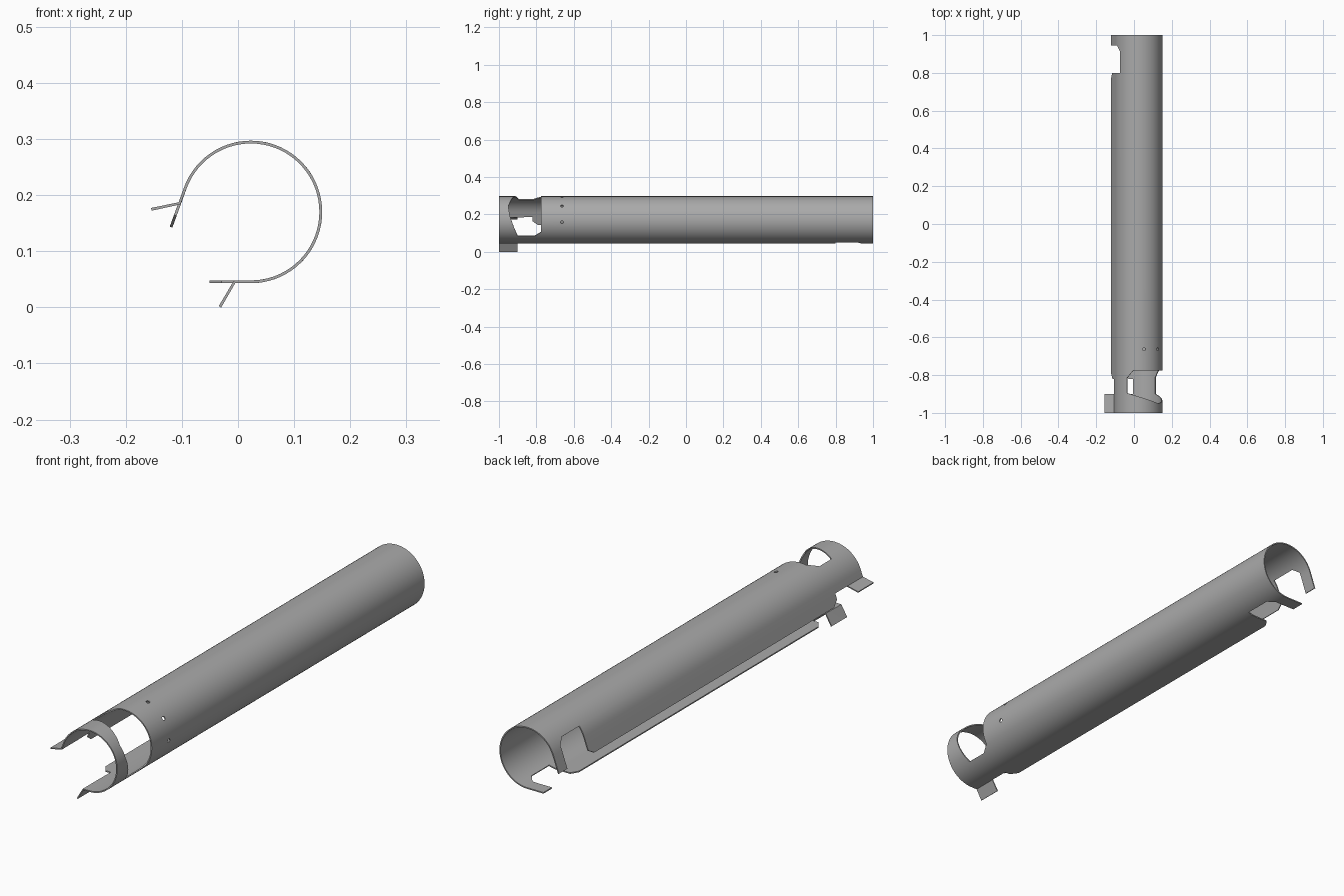
import bpy, bmesh, math
from mathutils import Vector

if "Cube" in bpy.data.objects:
    bpy.data.objects.remove(bpy.data.objects["Cube"], do_unlink=True)

R, CX, CZ = 0.127, 0.023, 0.170      # outer radius and axis of the tube
THICK = 0.005


def arc(deg):
    """Distance along the unrolled sheet for an angle round the tube."""
    return math.radians(deg) * R


TOP, BOT = arc(160), arc(-90)        # where the curve becomes straight
FOLD = 0.028                         # distance from there to the tab folds
FLAP = 0.074                         # width of the straight flaps
TAB = FOLD + 0.05


def on_tube(s):
    t = s / R
    return Vector((CX + R * math.cos(t), CZ + R * math.sin(t)))


def roll(s, y):
    """Roll a point of the flat sheet into the tube, its flaps and tabs."""
    if BOT <= s <= TOP:
        p = on_tube(s)
    else:
        upper = s > TOP
        d = s - TOP if upper else BOT - s
        p = on_tube(TOP if upper else BOT)
        along = Vector((-0.342, -0.94)) if upper else Vector((-1, 0))
        if y < -0.85 and d > FOLD:
            bent = Vector((-0.98, -0.2)) if upper else Vector((-0.5, -0.866))
            p += along * FOLD + bent * (d - FOLD)
        else:
            p += along * d
    return Vector((p.x, y, p.y))


# flat outline: upper edge front to back, then lower edge back to front
outline = [
    (TOP + TAB, -1), (TOP + TAB, -0.9), (TOP + FOLD, -0.9), (TOP + FOLD, -0.82),
    (TOP + 0.052, -0.82), (TOP + FLAP, -0.79), (TOP + FLAP, 0.77), (TOP + 0.055, 0.8),
    (arc(140), 0.8), (arc(140), 0.915), (arc(152), 0.945), (TOP + FLAP, 0.945), (TOP + FLAP, 1),
    (BOT - FLAP, 1), (BOT - FLAP, 0.945), (arc(-83), 0.945), (arc(-71), 0.915),
    (arc(-71), 0.8), (BOT - 0.055, 0.8), (BOT - FLAP, 0.77), (BOT - FLAP, -0.79),
    (BOT - 0.052, -0.82), (BOT - FOLD, -0.82), (BOT - FOLD, -0.9), (BOT - TAB, -0.9), (BOT - TAB, -1),
]

# large window near the front
window = [(arc(a), y) for a, y in [
    (118, -0.895), (35, -0.95), (10, -0.942), (-43, -0.9),
    (-43, -0.81), (-31, -0.775), (102, -0.775), (118, -0.815)]]

# row of small round holes
holes = [[(arc(a) + 0.008 * math.cos(k * math.tau / 12), -0.663 + 0.008 * math.sin(k * math.tau / 12))
          for k in range(12)] for a in (76, 36, -5)]

# fill the flat sheet
bm = bmesh.new()
for loop in [outline, window] + holes:
    vs = [bm.verts.new((s, y, 0)) for s, y in loop]
    for v, w in zip(vs, vs[1:] + vs[:1]):
        bm.edges.new((v, w))
bmesh.ops.triangle_fill(bm, use_beauty=True, edges=bm.edges[:], normal=(0, 0, 1))

# crease lines where the sheet will bend
creases = [arc(a) for a in range(-90, 161, 5)] + [TOP + FOLD, BOT - FOLD]
for s in creases:
    bmesh.ops.bisect_plane(bm, geom=bm.verts[:] + bm.edges[:] + bm.faces[:], dist=1e-5,
                           plane_co=(s, 0, 0), plane_no=(1, 0, 0))

# face outward, then roll
bm.normal_update()
bmesh.ops.reverse_faces(bm, faces=[f for f in bm.faces if f.normal.z > 0])
for v in bm.verts:
    v.co = roll(v.co.x, v.co.y)
bm.normal_update()

mesh = bpy.data.meshes.new("slotted_tube")
bm.to_mesh(mesh)
bm.free()
tube = bpy.data.objects.new("slotted_tube", mesh)
bpy.context.collection.objects.link(tube)

# plain grey metal
mat = bpy.data.materials.new("grey_metal")
mat.use_nodes = True
grey = (0.4, 0.4, 0.4, 1)
mat.diffuse_color = grey
mat.node_tree.nodes["Principled BSDF"].inputs["Base Color"].default_value = grey
mesh.materials.append(mat)

# sheet thickness, grown inward
solid = tube.modifiers.new("thickness", 'SOLIDIFY')
solid.thickness = THICK
solid.offset = -1
bpy.context.view_layer.objects.active = tube
tube.select_set(True)
bpy.ops.object.modifier_apply(modifier=solid.name)
bpy.ops.object.shade_smooth_by_angle(angle=math.radians(25))
